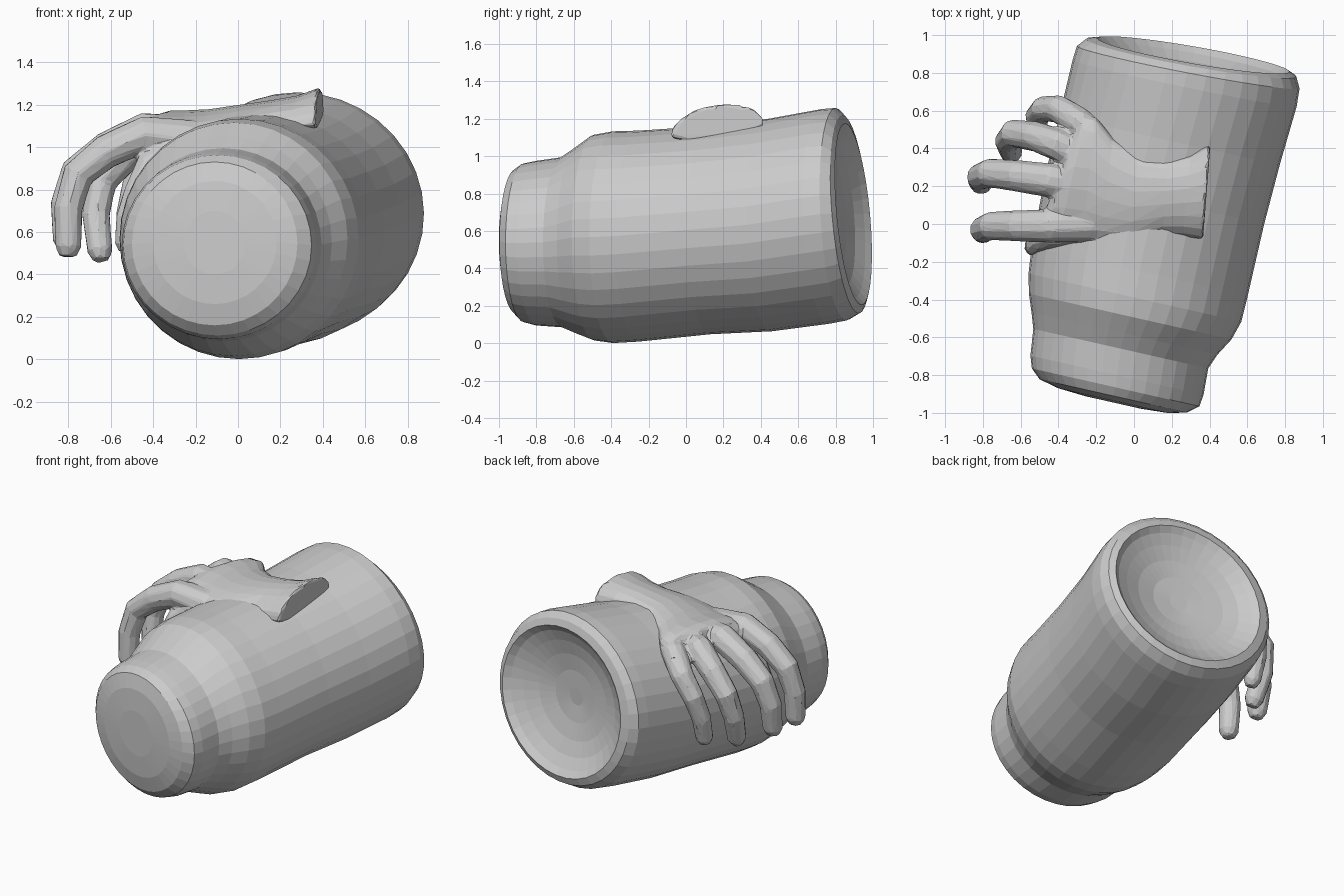
import bpy, bmesh, math
from mathutils import Vector


def loft(name, rings):
    """Skin a list of equal-length point rings and cap both ends."""
    bm = bmesh.new()
    loops = [[bm.verts.new(p) for p in ring] for ring in rings]
    n = len(loops[0])
    for a, b in zip(loops, loops[1:]):
        for i in range(n):
            j = (i + 1) % n
            bm.faces.new((a[i], a[j], b[j], b[i]))
    bm.faces.new(loops[0][::-1])
    bm.faces.new(loops[-1])
    bmesh.ops.recalc_face_normals(bm, faces=bm.faces)
    mesh = bpy.data.meshes.new(name)
    bm.to_mesh(mesh)
    bm.free()
    obj = bpy.data.objects.new(name, mesh)
    bpy.context.collection.objects.link(obj)
    return obj


def ellipse(center, u, v, n, lower=1.0):
    """Ring of n points; 'lower' flattens the half on the -v side."""
    c = Vector(center)
    ring = []
    for i in range(n):
        a = 2 * math.pi * i / n
        s = math.sin(a)
        ring.append(c + u * math.cos(a) + v * (s if s > 0 else s * lower))
    return ring


# Jar-shaped body on a slanted axis: centre x, y, z, side radius, height radius, lean, twist
axis = Vector((0.22, 0.975, 0))
across = Vector((0.975, -0.22, 0))
body_rings = [
    (-0.11, -0.945, 0.55, 0.15, 0.15, 0, 0),
    (-0.11, -0.935, 0.55, 0.30, 0.29, 0, 0),
    (-0.11, -0.91, 0.545, 0.40, 0.385, 0, 0),
    (-0.097, -0.865, 0.537, 0.455, 0.425, 0, 0),
    (-0.09, -0.80, 0.535, 0.470, 0.44, 0, 0),
    (-0.07, -0.66, 0.54, 0.475, 0.455, 0, 0),
    (-0.05, -0.58, 0.55, 0.505, 0.50, 0, 0),
    (-0.02, -0.49, 0.565, 0.55, 0.55, 0, 0),
    (0.005, -0.39, 0.567, 0.578, 0.566, 0, 0),
    (0.03, -0.25, 0.573, 0.587, 0.564, 0, 0),
    (0.11, 0.13, 0.605, 0.594, 0.557, 0, 0),
    (0.19, 0.45, 0.632, 0.598, 0.568, -0.01, 0),
    (0.268, 0.745, 0.678, 0.606, 0.574, -0.02, 0.01),
    (0.287, 0.83, 0.69, 0.600, 0.568, -0.03, 0.02),
    (0.303, 0.88, 0.69, 0.565, 0.53, -0.045, 0.025),
    (0.315, 0.895, 0.69, 0.515, 0.485, -0.045, 0.025),
    (0.31, 0.865, 0.69, 0.475, 0.445, -0.04, 0.02),
    (0.302, 0.83, 0.69, 0.40, 0.375, -0.03, 0.02),
    (0.295, 0.80, 0.69, 0.30, 0.28, -0.02, 0.01),
    (0.29, 0.78, 0.69, 0.18, 0.17, -0.01, 0),
    (0.288, 0.772, 0.69, 0.06, 0.06, 0, 0),
]
loft("jar_body", [ellipse((x, y, z), across * rx + axis * tw, Vector((0, 0, rz)) + axis * lean, 36)
                  for x, y, z, rx, rz, lean, tw in body_rings])

# Back of hand and cut wrist: x, centre y, half width, centre z, thickness, slant, underside
palm_rings = [
    (0.385, 0.17, 0.255, 1.14, 0.14, 0.02, 0.3),
    (0.28, 0.15, 0.215, 1.13, 0.11, 0.02, 0.4),
    (0.17, 0.14, 0.20, 1.12, 0.10, 0.02, 0.5),
    (0.0, 0.13, 0.235, 1.10, 0.095, 0.02, 0.8),
    (-0.14, 0.175, 0.28, 1.08, 0.095, 0.03, 1),
    (-0.24, 0.235, 0.335, 1.065, 0.105, 0.04, 1),
    (-0.33, 0.245, 0.33, 1.06, 0.11, 0.07, 1),
    (-0.39, 0.22, 0.27, 1.06, 0.09, 0.08, 1),
    (-0.42, 0.20, 0.21, 1.05, 0.05, 0.08, 1),
]
hand = [loft("hand", [ellipse((x, y, z), Vector((sl, w, 0.03)), Vector((0, 0, t)), 18, low)
                      for x, y, w, z, t, sl, low in palm_rings])]


# Curled fingers: tubes along a short path with a rounded tip
def finger(name, path, radius):
    pts = [Vector(p) for p in path]
    pts.append(pts[-1] + (pts[-1] - pts[-2]).normalized() * radius * 0.6)
    rings = []
    for i, p in enumerate(pts):
        t = (pts[min(i + 1, len(pts) - 1)] - pts[max(i - 1, 0)]).normalized()
        u = Vector((0, 1, 0)) - t * t.y
        u.normalize()
        r = radius * (1.2 - 0.08 * i) if i < len(pts) - 1 else radius * 0.5
        rings.append(ellipse(p, u * r, t.cross(u) * r, 10))
    return loft(name, rings)


fingers = [
    ("finger_front", [(-0.22, 0.0, 1.035), (-0.44, -0.01, 1.06), (-0.62, -0.01, 0.98),
                      (-0.755, -0.01, 0.87), (-0.80, -0.03, 0.71), (-0.80, -0.04, 0.53)], 0.080),
    ("finger_second", [(-0.22, 0.19, 1.05), (-0.44, 0.23, 1.075), (-0.62, 0.255, 0.99),
                       (-0.765, 0.27, 0.88), (-0.815, 0.25, 0.73), (-0.81, 0.22, 0.56)], 0.081),
    ("finger_third", [(-0.20, 0.32, 1.05), (-0.40, 0.42, 1.06), (-0.53, 0.465, 0.96),
                      (-0.64, 0.48, 0.84), (-0.67, 0.44, 0.68), (-0.65, 0.38, 0.51)], 0.077),
    ("finger_back", [(-0.15, 0.40, 1.05), (-0.29, 0.54, 1.05), (-0.40, 0.61, 0.95),
                     (-0.48, 0.61, 0.83), (-0.515, 0.57, 0.68), (-0.51, 0.53, 0.53)], 0.071),
    ("thumb", [(-0.28, -0.03, 1.02), (-0.42, -0.06, 0.91), (-0.48, -0.09, 0.78),
               (-0.52, -0.115, 0.66), (-0.53, -0.12, 0.54)], 0.060),
]
hand += [finger(*args) for args in fingers]

# Fuse the hand into one faceted skin
for obj in hand:
    obj.select_set(True)
bpy.context.view_layer.objects.active = hand[0]
bpy.ops.object.join()
fuse = hand[0].modifiers.new("fuse", "REMESH")
fuse.mode = "VOXEL"
fuse.voxel_size = 0.012
soften = hand[0].modifiers.new("soften", "SMOOTH")
soften.iterations = 4
facet = hand[0].modifiers.new("facet", "DECIMATE")
facet.ratio = 0.05
